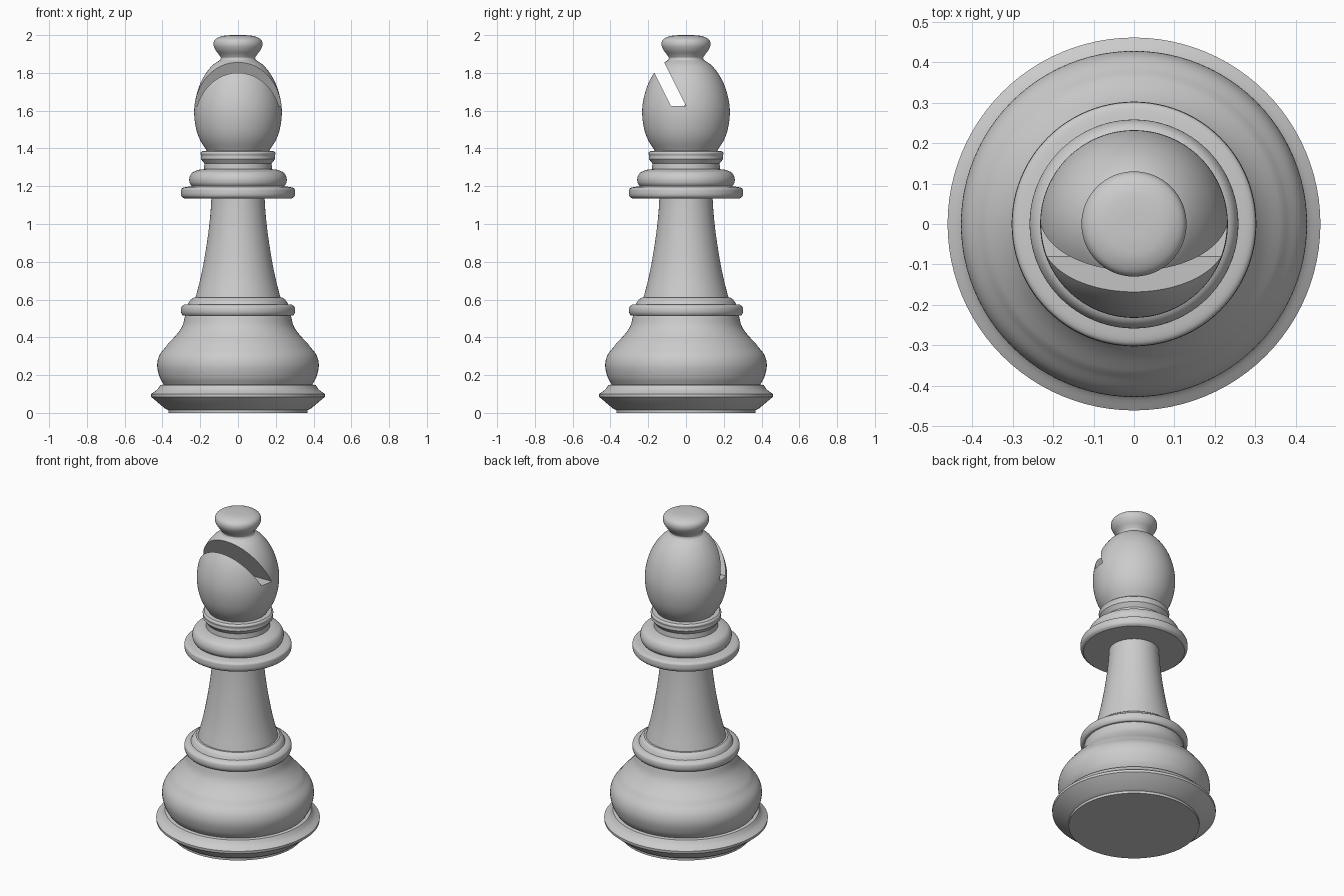
import bpy, bmesh, math
from mathutils import Vector

if "Cube" in bpy.data.objects:
    bpy.data.objects.remove(bpy.data.objects["Cube"])

SEGMENTS = 96


def smooth_run(pts, steps=5):
    """Catmull-Rom curve through (radius, z) points."""
    p = [Vector(q) for q in pts]
    if len(p) < 3:
        return p
    p = [2 * p[0] - p[1]] + p + [2 * p[-1] - p[-2]]
    out = []
    for i in range(1, len(p) - 2):
        a, b, c, d = p[i - 1:i + 3]
        for k in range(steps):
            t = k / steps
            out.append(0.5 * (2 * b + (c - a) * t + (2 * a - 5 * b + 4 * c - d) * t * t
                              + (3 * b - a - 3 * c + d) * t ** 3))
    return out + [p[-2]]


def finish(obj):
    bpy.ops.object.select_all(action='DESELECT')
    obj.select_set(True)
    bpy.context.view_layer.objects.active = obj
    bpy.ops.object.shade_smooth_by_angle(angle=math.radians(32))


def lathe(name, runs, cap_bottom=False, cap_top=False):
    """Revolve curved runs; the joints between runs stay as creases."""
    profile = []
    for run in runs:
        for q in smooth_run(run):
            if not profile or (q - profile[-1]).length > 1e-5:
                profile.append(q)
    bm = bmesh.new()
    rings = []
    for r, z in profile:
        rings.append([bm.verts.new((r * math.cos(2 * math.pi * i / SEGMENTS),
                                    r * math.sin(2 * math.pi * i / SEGMENTS), z))
                      for i in range(SEGMENTS)])
    for lo, hi in zip(rings, rings[1:]):
        for i in range(SEGMENTS):
            j = (i + 1) % SEGMENTS
            bm.faces.new((lo[i], lo[j], hi[j], hi[i]))
    if cap_bottom:
        bm.faces.new(rings[0][::-1])
    if cap_top:
        bm.faces.new(rings[-1])
    mesh = bpy.data.meshes.new(name)
    bm.to_mesh(mesh)
    bm.free()
    obj = bpy.data.objects.new(name, mesh)
    bpy.context.collection.objects.link(obj)
    return obj


# Foot, belly and lower ring
base = lathe("base", [
    [(0.368, 0), (0.368, 0.015)],
    [(0.368, 0.015), (0.385, 0.022)],
    [(0.385, 0.022), (0.46, 0.085)],
    [(0.46, 0.085), (0.461, 0.1)],
    [(0.461, 0.1), (0.43, 0.122), (0.412, 0.147)],
    [(0.412, 0.147), (0.393, 0.15)],
    [(0.393, 0.15), (0.415, 0.19), (0.428, 0.25), (0.416, 0.305), (0.378, 0.355)],
    [(0.378, 0.355), (0.37, 0.367)],
    [(0.37, 0.367), (0.325, 0.415), (0.295, 0.46), (0.28, 0.515)],
    [(0.28, 0.515), (0.293, 0.517), (0.302, 0.535), (0.3, 0.56), (0.285, 0.573)],
    [(0.285, 0.573), (0.265, 0.575)],
    [(0.265, 0.575), (0.253, 0.596), (0.236, 0.61)],
    [(0.236, 0.61), (0.225, 0.61)],
], cap_bottom=True)
finish(base)

# Flared stem
stem = lathe("stem", [
    [(0.225, 0.61), (0.197, 0.72), (0.174, 0.84), (0.155, 0.97), (0.145, 1.07), (0.141, 1.135)],
])
finish(stem)

# Stacked collar
collar = lathe("collar", [
    [(0.141, 1.135), (0.285, 1.135)],
    [(0.285, 1.135), (0.299, 1.148), (0.302, 1.17), (0.294, 1.191), (0.245, 1.2)],
    [(0.245, 1.2), (0.256, 1.218), (0.257, 1.245), (0.242, 1.272), (0.208, 1.287)],
    [(0.208, 1.287), (0.18, 1.29)],
    [(0.18, 1.29), (0.178, 1.32)],
    [(0.178, 1.32), (0.197, 1.345)],
    [(0.197, 1.345), (0.195, 1.36), (0.199, 1.375), (0.19, 1.385)],
    [(0.19, 1.385), (0.165, 1.387)],
])
finish(collar)

# Head and finial knob in one turning
head = lathe("head", [
    [(0.165, 1.387), (0.201, 1.445), (0.222, 1.505), (0.232, 1.58), (0.227, 1.65),
     (0.207, 1.725), (0.175, 1.79), (0.135, 1.84), (0.095, 1.868)],
    [(0.095, 1.868), (0.091, 1.88), (0.1, 1.896)],
    [(0.1, 1.896), (0.12, 1.922), (0.13, 1.95), (0.122, 1.976), (0.09, 1.993),
     (0.05, 1.999), (0.003, 2.0)],
], cap_bottom=True, cap_top=True)

# Slanted slot through the head, flat floored
bm = bmesh.new()
section = [(-0.08, 1.625), (0.0, 1.625), (-0.165, 1.955), (-0.245, 1.955)]
face = bm.faces.new([bm.verts.new((-0.4, y, z)) for y, z in section])
ext = bmesh.ops.extrude_face_region(bm, geom=[face])
bmesh.ops.translate(bm, vec=(0.8, 0, 0),
                    verts=[v for v in ext["geom"] if isinstance(v, bmesh.types.BMVert)])
bmesh.ops.recalc_face_normals(bm, faces=bm.faces)
cut_mesh = bpy.data.meshes.new("slot_cutter")
bm.to_mesh(cut_mesh)
bm.free()
cutter = bpy.data.objects.new("slot_cutter", cut_mesh)
bpy.context.collection.objects.link(cutter)
cutter.hide_render = True

mod = head.modifiers.new("slot", 'BOOLEAN')
mod.operation = 'DIFFERENCE'
mod.solver = 'EXACT'
mod.object = cutter
bpy.ops.object.select_all(action='DESELECT')
head.select_set(True)
bpy.context.view_layer.objects.active = head
bpy.ops.object.modifier_apply(modifier=mod.name)
bpy.data.objects.remove(cutter)
finish(head)
